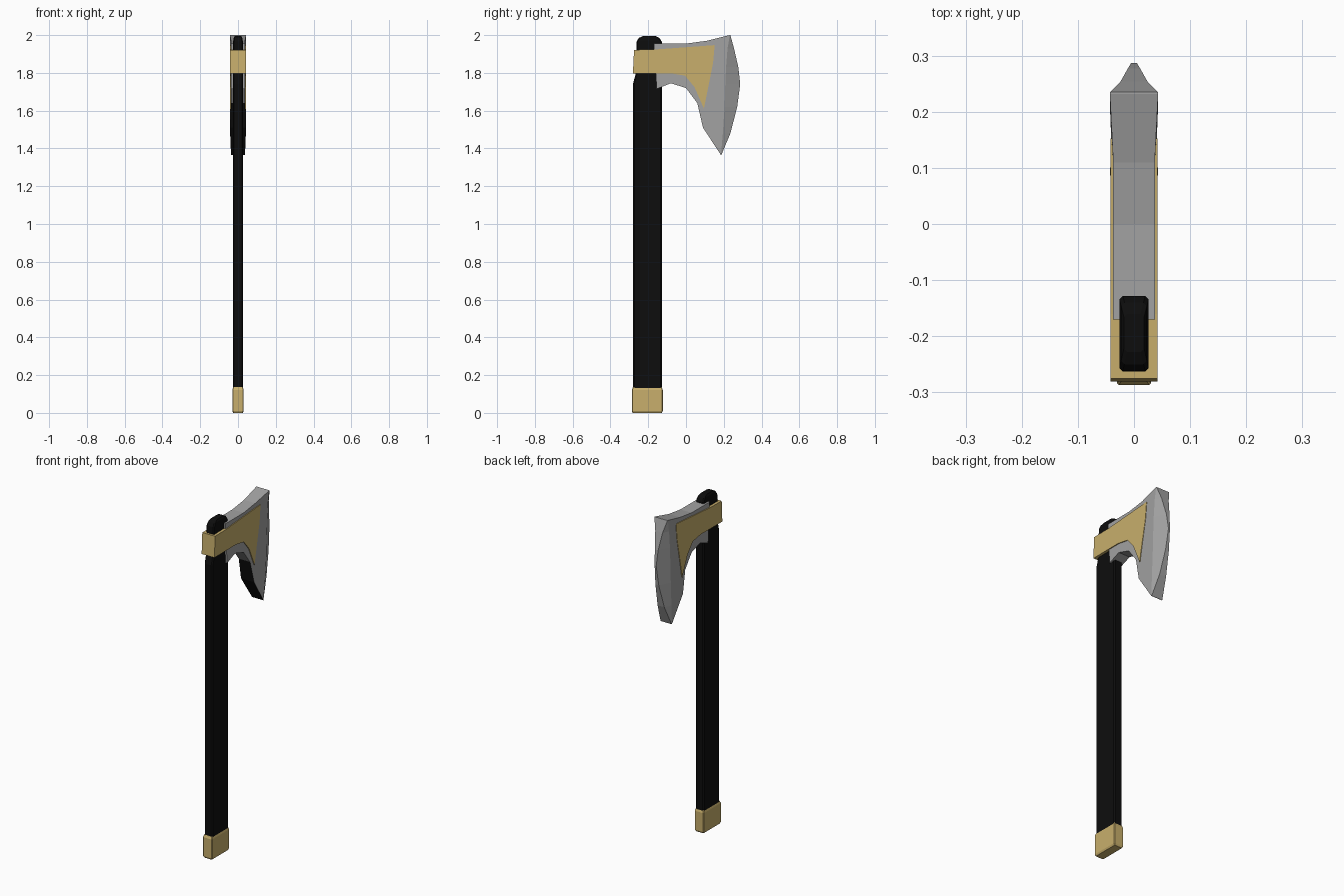
import bpy, bmesh

if "Cube" in bpy.data.objects:
    bpy.data.objects.remove(bpy.data.objects["Cube"])


def mat(name, rgb):
    m = bpy.data.materials.new(name)
    m.diffuse_color = (*rgb, 1)
    m.use_nodes = True
    m.node_tree.nodes["Principled BSDF"].inputs["Base Color"].default_value = m.diffuse_color
    return m


BLACK = mat("black", (0.004, 0.004, 0.004))
GOLD = mat("gold", (0.58, 0.43, 0.15))
GREY = mat("steel", (0.36, 0.36, 0.36))


def finish(name, bm, mats):
    bmesh.ops.recalc_face_normals(bm, faces=bm.faces[:])
    me = bpy.data.meshes.new(name)
    bm.to_mesh(me)
    bm.free()
    for m in mats:
        me.materials.append(m)
    ob = bpy.data.objects.new(name, me)
    bpy.context.collection.objects.link(ob)
    return ob


def loft(name, rings, material):
    """Chamfered rectangles (z, y0, y1, half width, chamfer) joined upwards."""
    bm = bmesh.new()
    loops = []
    for z, a, b, w, c in rings:
        pts = [(w, a + c), (w, b - c), (w - c, b), (c - w, b),
               (-w, b - c), (-w, a + c), (c - w, a), (w - c, a)]
        loops.append([bm.verts.new((x, y, z)) for x, y in pts])
    for lo, hi in zip(loops, loops[1:]):
        for i in range(8):
            j = (i + 1) % 8
            bm.faces.new((lo[i], lo[j], hi[j], hi[i]))
    bm.faces.new(loops[0][::-1])
    bm.faces.new(loops[-1])
    return finish(name, bm, [material])


# Handle with a narrowed head end
loft("handle", [
    (0.08, -0.28, -0.127, 0.027, 0.007),
    (1.745, -0.28, -0.127, 0.027, 0.007),
    (1.80, -0.265, -0.127, 0.027, 0.007),
    (1.965, -0.262, -0.128, 0.026, 0.006),
    (1.985, -0.25, -0.14, 0.023, 0.006),
    (1.995, -0.228, -0.16, 0.018, 0.006)], BLACK)

# Pommel cap
loft("pommel", [
    (0.0, -0.282, -0.128, 0.025, 0.003),
    (0.010, -0.287, -0.123, 0.030, 0.003),
    (0.122, -0.287, -0.123, 0.030, 0.003),
    (0.136, -0.281, -0.128, 0.026, 0.003)], GOLD)

# Collar with swept cheek plates
profile = [(-0.275, 1.922), (-0.16, 1.924), (0.152, 1.947), (0.143, 1.85),
           (0.095, 1.61), (0.045, 1.725), (-0.005, 1.785), (-0.08, 1.798),
           (-0.281, 1.797)]
bm = bmesh.new()
sides = [[bm.verts.new((x, y, z)) for y, z in profile] for x in (0.042, -0.042)]
for s in sides:
    bm.faces.new(s)
for i in range(len(profile)):
    j = (i + 1) % len(profile)
    bm.faces.new((sides[0][i], sides[0][j], sides[1][j], sides[1][i]))
finish("collar", bm, [GOLD])

# Axe head: neck and cheek outlines, ridge and cutting edge as (y, z, half width)
top = [(-0.17, 1.955, .037), (0.0, 1.955, .037), (0.11, 1.97, .037)]
bottom = [(-0.155, 1.715, .037), (-0.08, 1.745, .037), (0.0, 1.72, .037),
          (0.06, 1.64, .037), (0.09, 1.51, .043)]
ridge = [(0.232, 2.0, .043), (0.22, 1.93, .043), (0.212, 1.83, .043),
         (0.208, 1.74, .043), (0.204, 1.62, .043), (0.195, 1.48, .041),
         (0.185, 1.365, .037)]
edge = [(0.235, 2.0, .043), (0.254, 1.93, .024), (0.277, 1.83, .011),
        (0.287, 1.74, .005), (0.271, 1.62, .011), (0.235, 1.48, .022),
        (0.187, 1.365, .036)]
bm = bmesh.new()


def pair(pts):
    return [[bm.verts.new((s * w, y, z)) for y, z, w in pts] for s in (1, -1)]


T, B, R, E = pair(top), pair(bottom), pair(ridge), pair(edge)
for t, b, r, e in zip(T, B, R, E):
    bm.faces.new((t[0], t[1], b[2], b[1], b[0]))
    bm.faces.new((t[1], t[2], b[3], b[2]))
    bm.faces.new([t[2]] + r + [b[4], b[3]])
    for i in range(6):
        bm.faces.new((r[i], e[i], e[i + 1], r[i + 1]))
# Band across the thickness, all the way round
loops = [t + [r[0]] + e + [r[-1]] + b[::-1] for t, b, r, e in zip(T, B, R, E)]
n = len(loops[0])
dark = []
for i in range(n):
    j = (i + 1) % n
    f = bm.faces.new((loops[0][i], loops[0][j], loops[1][j], loops[1][i]))
    if loops[0][i] in (R[0][-1], B[0][4]):
        dark.append(f)
for f in dark:
    f.material_index = 1
finish("axe_head", bm, [GREY, BLACK])
